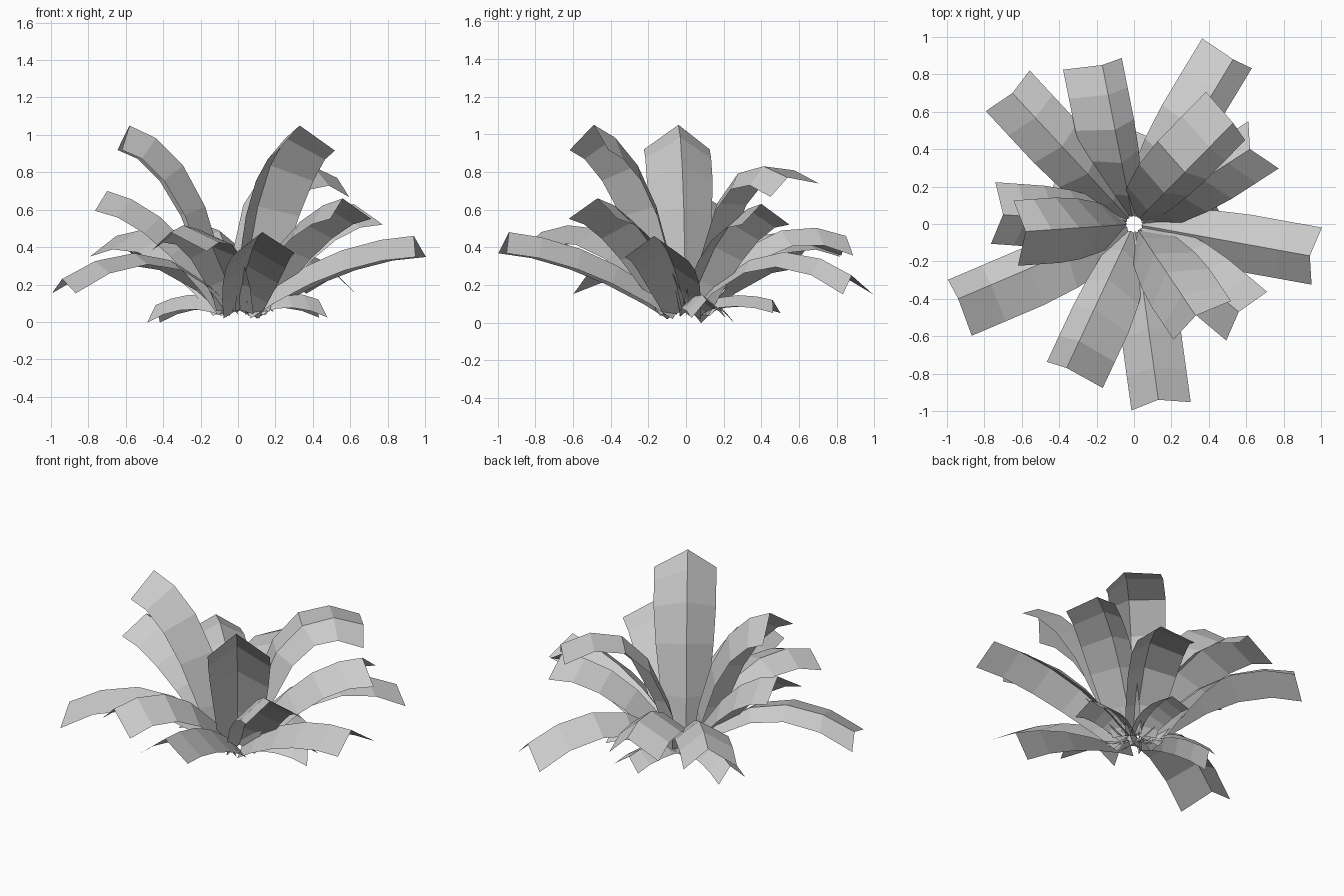
import bpy
import bmesh
from mathutils import Vector

cube = bpy.data.objects.get("Cube")
if cube:
    bpy.data.objects.remove(cube, do_unlink=True)

# One plain grey for every leaf
grey = bpy.data.materials.new("leaf_grey")
grey.use_nodes = True
colour = (0.6, 0.6, 0.6, 1)
grey.diffuse_color = colour
grey.node_tree.nodes["Principled BSDF"].inputs["Base Color"].default_value = colour

# Positions of the cross folds along a leaf, and its relative width there
STEPS = (0, .15, .38, .6, .82, 1)
WIDTHS = (.6, .76, .93, 1, 1, 1)


def make_leaf(name, tip, arch, left, right, drop=.115, lean=.47, notch=.04, roll=0):
    """Arched strip folded along its ridge.

    arch and lean place the bend, notch pushes the tip corners outward,
    roll lifts the left edge and lowers the right one.
    """
    tip = Vector(tip)
    flat = Vector((tip.x, tip.y, 0))
    out = flat.normalized()
    side = Vector((-out.y, out.x, 0))
    root = out * .04 + Vector((0, 0, .07))
    bend = flat * lean + Vector((0, 0, arch))

    bm = bmesh.new()
    rows = []
    for t, width in zip(STEPS, WIDTHS):
        ridge = root * (1 - t) ** 2 + bend * 2 * t * (1 - t) + tip * t * t
        along = ((bend - root) * (1 - t) + (tip - bend) * t).normalized()
        up = along.cross(side) * width
        push = along * notch * t ** 3
        points = (ridge + side * left * width + up * (roll - drop) + push, ridge,
                  ridge - side * right * width - up * (roll + drop) + push)
        rows.append([bm.verts.new(p) for p in points])
    for a, b in zip(rows, rows[1:]):
        for i in range(2):
            bm.faces.new((a[i], a[i + 1], b[i + 1], b[i]))
    # Upper side faces outward
    bmesh.ops.reverse_faces(bm, faces=[f for f in bm.faces if f.normal.z < 0])
    mesh = bpy.data.meshes.new(name)
    bm.to_mesh(mesh)
    bm.free()
    mesh.materials.append(grey)
    leaf = bpy.data.objects.new(name, mesh)
    bpy.context.collection.objects.link(leaf)


# Tall upright leaves
make_leaf("tall_leaf_right", (-.58, -.04, 1.05), .93, .18, .17, .14, .28, .015)
make_leaf("tall_leaf_front", (.33, -.49, 1.05), .93, .2, .17, .14, .32, 0)

# Middle ring
make_leaf("middle_leaf_right", (-.7, .05, .7), .62, .16, .17, notch=.03)
make_leaf("middle_leaf_front", (.56, -.47, .66), .6, .18, .16, notch=.03)
make_leaf("middle_leaf_left", (.62, .4, .63), .6, .13, .17, notch=.065)
make_leaf("middle_leaf_back", (.53, .54, .77), 1.05, .22, .11, .06, .3, .03, .04)

# Wide spreading leaves
make_leaf("spreading_leaf_left", (.94, -.17, .46), .43, .16, .15, notch=.03)
make_leaf("spreading_leaf_front", (.13, -.94, .48), .43, .17, .15, notch=.025)
make_leaf("spreading_leaf_front_right", (-.36, -.77, .48), .65, .22, .11, .09, notch=.05)
make_leaf("spreading_leaf_back", (-.17, .85, .46), .65, .21, .11, .09, notch=.055)
make_leaf("spreading_leaf_back_right", (-.65, .7, .46), .6, .17, .15, .1, notch=.055)

# Drooping leaves
make_leaf("drooping_leaf_right", (-.94, -.4, .23), .57, .21, .115, .06, notch=.05)
make_leaf("drooping_leaf_back", (.53, .88, .25), .57, .2, .11, .08, notch=.06)

# Short leaves close to the ground
make_leaf("short_leaf_left", (.43, .11, .12), .21, .1, .09, .08, notch=.06)
make_leaf("short_leaf_right", (-.44, .17, .09), .21, .1, .09, .08, notch=.05)
make_leaf("short_leaf_back", (.09, .46, .12), .19, .1, .1, .06)
